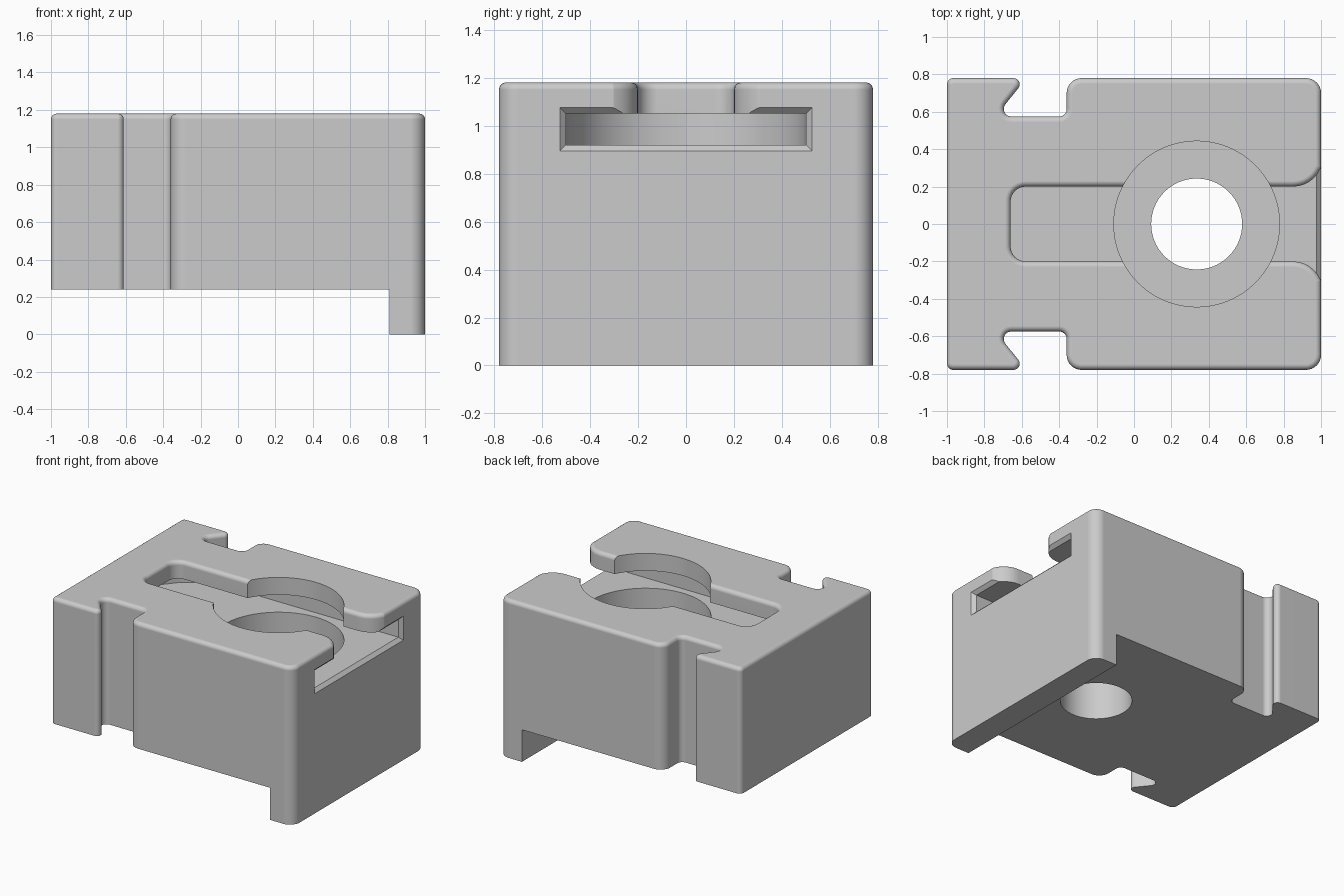
import bpy, bmesh, math
from mathutils import Vector

old = bpy.data.objects.get("Cube")
if old:
    bpy.data.objects.remove(old, do_unlink=True)

TOP = 1.18
ROUND = 0.03


def outline(corners, grow=0.0, steps=8):
    """Counter-clockwise (x, y, radius) corners, filleted and offset outward by grow."""
    points = []
    count = len(corners)
    for i, (x, y, radius) in enumerate(corners):
        p = Vector((x, y))
        a = (p - Vector(corners[i - 1][:2])).normalized()
        b = (Vector(corners[(i + 1) % count][:2]) - p).normalized()
        turn = math.atan2(a.x * b.y - a.y * b.x, a.dot(b))
        side = 1 if turn > 0 else -1
        left = Vector((-a.y, a.x))
        centre = p - a * radius * math.tan(abs(turn) / 2) + left * side * radius
        start = math.atan2(-left.y * side, -left.x * side)
        for k in range(steps + 1):
            t = start + turn * k / steps
            points.append(centre + Vector((math.cos(t), math.sin(t))) * (radius + side * grow))
    return points


def skin(name, rings):
    """Closed solid through rings of 3D points."""
    bm = bmesh.new()
    loops = [[bm.verts.new(p) for p in ring] for ring in rings]
    n = len(loops[0])
    for low, high in zip(loops, loops[1:]):
        for i in range(n):
            j = (i + 1) % n
            bm.faces.new((low[i], low[j], high[j], high[i]))
    bm.faces.new(loops[0][::-1])
    bm.faces.new(loops[-1])
    bmesh.ops.recalc_face_normals(bm, faces=bm.faces)
    mesh = bpy.data.meshes.new(name)
    bm.to_mesh(mesh)
    bm.free()
    obj = bpy.data.objects.new(name, mesh)
    bpy.context.collection.objects.link(obj)
    return obj


def loft(name, corners, levels):
    return skin(name, [[(p.x, p.y, z) for p in outline(corners, grow)] for grow, z in levels])


def box(name, x0, x1, y, z0, z1):
    return loft(name, [(x0, -y, 0.001), (x1, -y, 0.001), (x1, y, 0.001), (x0, y, 0.001)],
                [(0, z0), (0, z1)])


def cylinder(name, radius, x, z0, z1):
    ring = [(x + radius * math.cos(t), radius * math.sin(t))
            for t in (math.tau * k / 96 for k in range(96))]
    return skin(name, [[(px, py, z) for px, py in ring] for z in (z0, z1)])


def mirrored(half):
    return half + [(x, -y, r) for x, y, r in reversed(half)]


arc = [math.pi / 2 * k / 6 for k in range(7)]

# Body: block with a dovetail notch on each side and a rounded top rim
half_body = [(1, 0.78, 0.08), (-0.36, 0.78, 0.08), (-0.36, 0.575, 0.04),
             (-0.74, 0.575, 0.04), (-0.575, 0.78, 0.033), (-1, 0.78, 0.035)]
rim = [(ROUND * (math.cos(t) - 1), TOP - ROUND + ROUND * math.sin(t)) for t in arc]
body = loft("clamp_block", mirrored(half_body), [(0, 0)] + rim)

# Underside step that leaves a lip at one end
cutters = [box("step_cutter", -1.2, 0.81, 1, -0.2, 0.24)]

# Narrow top slot with flared mouth and rounded upper edge
half_slot = [(1.2, 0.6, 0.02), (1.01, 0.6, 0.05), (1.01, 0.2, 0.16), (-0.66, 0.2, 0.08)]
flare = [(ROUND * (1 - math.cos(t)), TOP - ROUND + ROUND * math.sin(t)) for t in arc]
cutters.append(loft("slot_cutter", mirrored(half_slot),
                    [(0, 0.98)] + flare + [(ROUND, TOP + 0.1)]))

# Wide undercut channel with a round inner end
channel = [(1.1, 0.5, 0.001), (-0.9, 0.5, 0.499)]
cutters.append(loft("channel_cutter", mirrored(channel), [(0, 0.92), (0, 1.05)]))

# Chamfer around the channel mouth
def mouth(x, g):
    return [(x, y, z) for y, z in ((-0.5 - g, 0.92 - g), (0.5 + g, 0.92 - g),
                                   (0.5 + g, 1.05 + g), (-0.5 - g, 1.05 + g))]


cutters.append(skin("mouth_cutter", [mouth(0.97, -0.005), mouth(1.01, 0.035)]))

# Counterbore and through hole
cutters.append(cylinder("counterbore_cutter", 0.443, 0.335, 0.55, 1.4))
cutters.append(cylinder("hole_cutter", 0.243, 0.335, -0.2, 0.8))

bpy.context.view_layer.objects.active = body
for cutter in cutters:
    cutter.hide_render = True
    mod = body.modifiers.new(cutter.name, "BOOLEAN")
    mod.operation = "DIFFERENCE"
    mod.solver = "EXACT"
    mod.object = cutter
    bpy.ops.object.modifier_apply(modifier=mod.name)
    bpy.data.objects.remove(cutter, do_unlink=True)

# Colour and shading
grey = bpy.data.materials.new("plain_grey")
grey.use_nodes = True
colour = (0.6, 0.6, 0.6, 1)
grey.diffuse_color = colour
grey.node_tree.nodes["Principled BSDF"].inputs["Base Color"].default_value = colour
body.data.materials.clear()
body.data.materials.append(grey)
bpy.ops.object.select_all(action="DESELECT")
body.select_set(True)
bpy.ops.object.shade_smooth_by_angle(angle=math.radians(32))
weighted = body.modifiers.new("even_shading", "WEIGHTED_NORMAL")
weighted.keep_sharp = True
